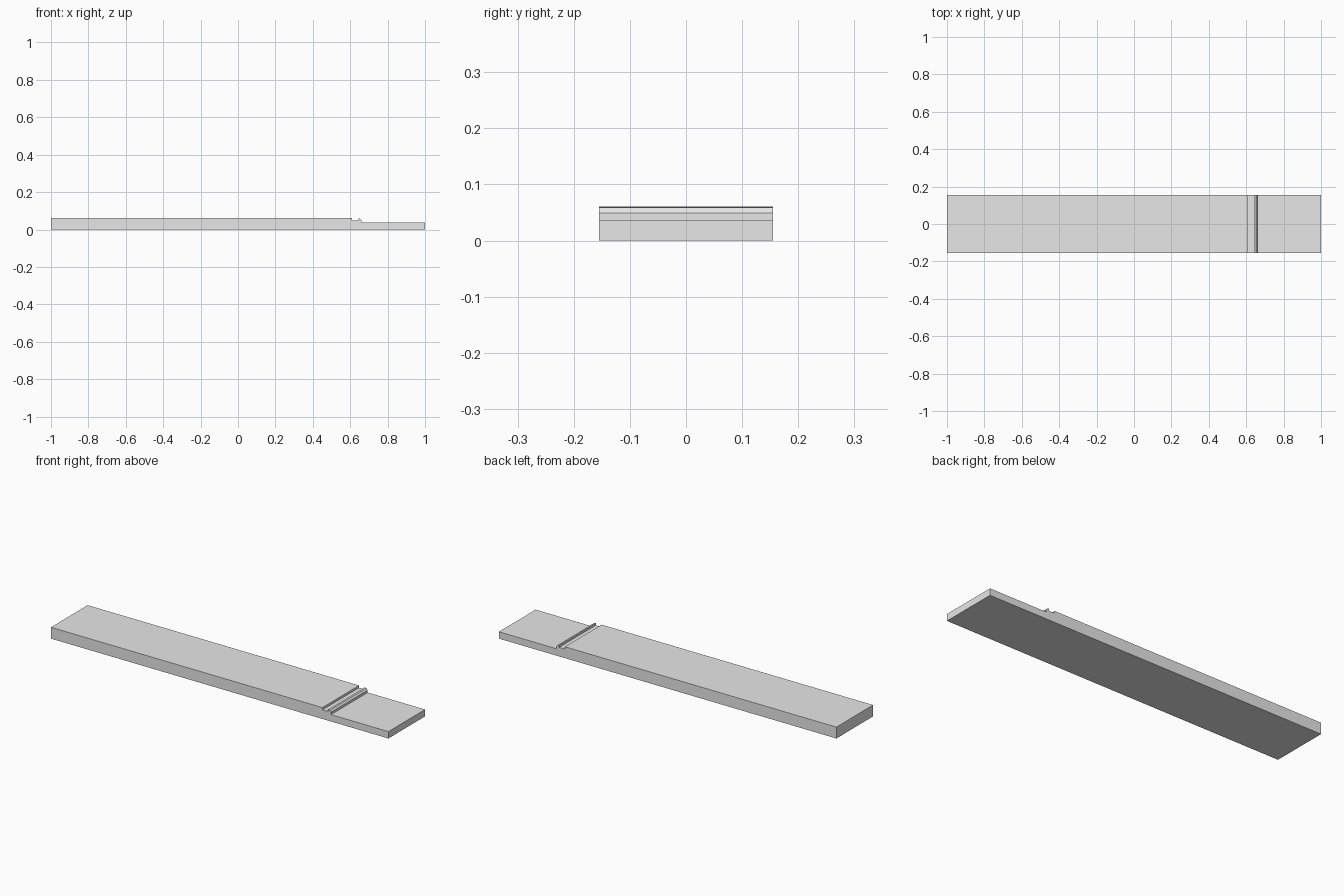
import bpy
import bmesh

cube = bpy.data.objects.get("Cube")
if cube:
    bpy.data.objects.remove(cube, do_unlink=True)

# Single plain grey finish
grey = bpy.data.materials.new("light_grey")
grey.use_nodes = True
colour = (0.8, 0.8, 0.8, 1.0)
grey.diffuse_color = colour
grey.node_tree.nodes["Principled BSDF"].inputs["Base Color"].default_value = colour

HALF_WIDTH = 0.155
TOP, GROOVE, STEP = 0.061, 0.049, 0.037

# Side profile: thick plank, shallow groove, small bevelled ridge, thin end
profile = [
    (-1, 0), (1, 0), (1, STEP),
    (0.66, STEP), (0.66, GROOVE),
    (0.652, TOP - 0.002), (0.643, TOP - 0.001), (0.643, GROOVE),
    (0.609, GROOVE), (0.609, TOP), (-1, TOP),
]


def extrude_profile(name, points, half_width, material):
    bm = bmesh.new()
    face = bm.faces.new([bm.verts.new((x, -half_width, z)) for x, z in points])
    result = bmesh.ops.extrude_face_region(bm, geom=[face])
    verts = [g for g in result["geom"] if isinstance(g, bmesh.types.BMVert)]
    bmesh.ops.translate(bm, verts=verts, vec=(0, 2 * half_width, 0))
    bmesh.ops.recalc_face_normals(bm, faces=bm.faces)
    mesh = bpy.data.meshes.new(name)
    bm.to_mesh(mesh)
    bm.free()
    mesh.materials.append(material)
    obj = bpy.data.objects.new(name, mesh)
    bpy.context.collection.objects.link(obj)
    return obj


# Stepped plank
extrude_profile("stepped_plank", profile, HALF_WIDTH, grey)
